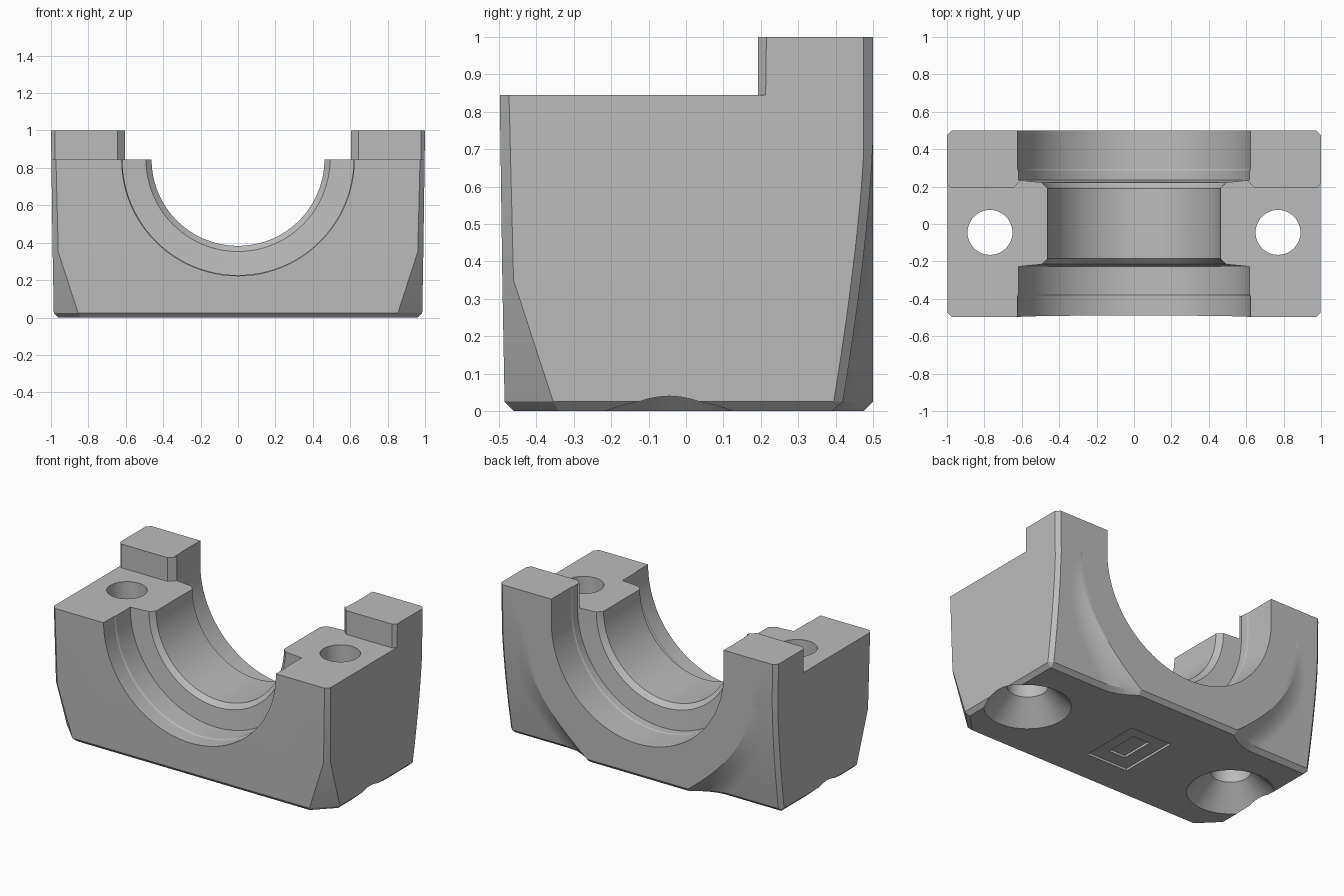
import bpy
import bmesh
import math

cube = bpy.data.objects.get("Cube")
if cube:
    bpy.data.objects.remove(cube, do_unlink=True)

grey = bpy.data.materials.new("plain_grey")
grey.use_nodes = True
colour = (0.5, 0.5, 0.5, 1)
grey.diffuse_color = colour
grey.node_tree.nodes["Principled BSDF"].inputs["Base Color"].default_value = colour

AXIS_Z = 0.845   # height of the split face and bore axis


def loft(name, rings):
    """Skin a closed solid through rings of equal point count."""
    bm = bmesh.new()
    loops = [[bm.verts.new(p) for p in ring] for ring in rings]
    n = len(loops[0])
    for a, b in zip(loops, loops[1:]):
        for i in range(n):
            j = (i + 1) % n
            bm.faces.new((a[i], a[j], b[j], b[i]))
    bm.faces.new(loops[0])
    bm.faces.new(loops[-1])
    bmesh.ops.recalc_face_normals(bm, faces=bm.faces)
    mesh = bpy.data.meshes.new(name)
    bm.to_mesh(mesh)
    bm.free()
    mesh.materials.append(grey)
    obj = bpy.data.objects.new(name, mesh)
    bpy.context.collection.objects.link(obj)
    return obj


def prism(name, outline, z0, z1):
    return loft(name, [[(x, y, z) for x, y in outline] for z in (z0, z1)])


def rectangle(w, d, y):
    return [(-w, y - d), (w, y - d), (w, y + d), (-w, y + d)]


def body_ring(z, hx, front, back, cf, cb):
    """Rectangle with clipped corners, larger clips at the front."""
    half = [(hx - cf, front), (hx, front + cf), (hx, back - cb), (hx - cb, back)]
    return [(x, y, z) for x, y in half] + [(-x, y, z) for x, y in reversed(half)]


# Main block, slightly drafted, with bevelled foot and clipped front corners
body = loft("bearing_block", [
    body_ring(0, 0.96, -0.46, 0.475, 0.12, 0.025),
    body_ring(0.025, 0.985, -0.485, 0.5, 0.13, 0.025),
    body_ring(0.35, 0.991, -0.491, 0.5, 0.03, 0.025),
    body_ring(1.0, 1.0, -0.5, 0.5, 0.023, 0.025),
])
cutters = []

# Step that leaves the two rear posts, with bevelled post corners
edge = [(1.2, 0.415), (0.978, 0.193), (0.645, 0.193), (0.6, 0.238)]
outline = [(-1.2, -0.7), (1.2, -0.7)] + edge + [(-x, y) for x, y in reversed(edge)]
cutters.append(prism("step_cutter", outline, AXIS_Z, 1.3))


# Saddle bore: narrow journal between two counterbores, open at the top
def saddle_ring(y, r, steps=48):
    arc = [(r * math.cos(math.pi * i / steps), y,
            AXIS_Z - r * math.sin(math.pi * i / steps)) for i in range(steps + 1)]
    return [(r, y, 1.3)] + arc + [(-r, y, 1.3)]


bore_profile = [(-0.7, 0.622), (-0.385, 0.622), (-0.375, 0.618), (-0.228, 0.618),
                (-0.215, 0.492), (-0.185, 0.462), (0.19, 0.462), (0.222, 0.492),
                (0.235, 0.618), (0.285, 0.618), (0.295, 0.622), (0.7, 0.622)]
cutters.append(loft("bore_cutter", [saddle_ring(y, r) for y, r in bore_profile]))


# Countersunk bolt holes
def circle(cx, cy, z, r, steps=48):
    return [(cx + r * math.cos(math.tau * i / steps),
             cy + r * math.sin(math.tau * i / steps), z) for i in range(steps)]


hole_profile = [(-0.05, 0.305), (0.135, 0.12), (1.2, 0.12)]
for side in (-1, 1):
    cutters.append(loft("bolt_hole_cutter",
                        [circle(side * 0.77, -0.045, z, r) for z, r in hole_profile]))


# Curved scoops that flare out toward the lower rear corners
def scoop_ring(z, side, steps=10):
    low = max(z, 0)
    depth = 0.085 * max(1 - low / 0.75, 0) ** 1.5
    inner = 0.82 - 0.49 * max(1 - low / 0.72, 0) ** 2
    width = 0.02 + 0.22 * math.sqrt(depth / 0.085)
    depth += max(0.025 - z, 0) if z < 0.025 else 0
    if z > 0.75:
        depth = -0.004
    corner = 0.96 + 0.018 * low
    pts = [(1.2, 0.7), (inner - 0.05 * width, 0.7)]
    for i in range(steps + 1):
        t = -0.05 + 1.05 * i / steps
        pts.append((inner + width * t, 0.5 - depth * (1 - (1 - t) ** 2)))
    pts += [(corner, 0.5 - depth), (1.2, 0.5 - depth - (1.2 - corner))]
    return [(side * x, y, z) for x, y in pts]


levels = [-0.05, 0, 0.025] + [0.025 + 0.0455 * i for i in range(1, 17)] + [0.78]
for side in (-1, 1):
    cutters.append(loft("scoop_cutter", [scoop_ring(z, side) for z in levels]))

# Shallow nested pockets on the underside
cutters.append(prism("outer_pocket_cutter", rectangle(0.148, 0.2, -0.045), -0.1, 0.015))
cutters.append(prism("inner_pocket_cutter", rectangle(0.06, 0.11, -0.045), -0.1, 0.03))

# Carve the block
bpy.ops.object.select_all(action='DESELECT')
bpy.context.view_layer.objects.active = body
body.select_set(True)
for cutter in cutters:
    mod = body.modifiers.new("cut", 'BOOLEAN')
    mod.operation = 'DIFFERENCE'
    mod.solver = 'EXACT'
    mod.object = cutter
    bpy.ops.object.modifier_apply(modifier=mod.name)
    bpy.data.objects.remove(cutter, do_unlink=True)

bpy.ops.object.shade_smooth_by_angle(angle=math.radians(20))
